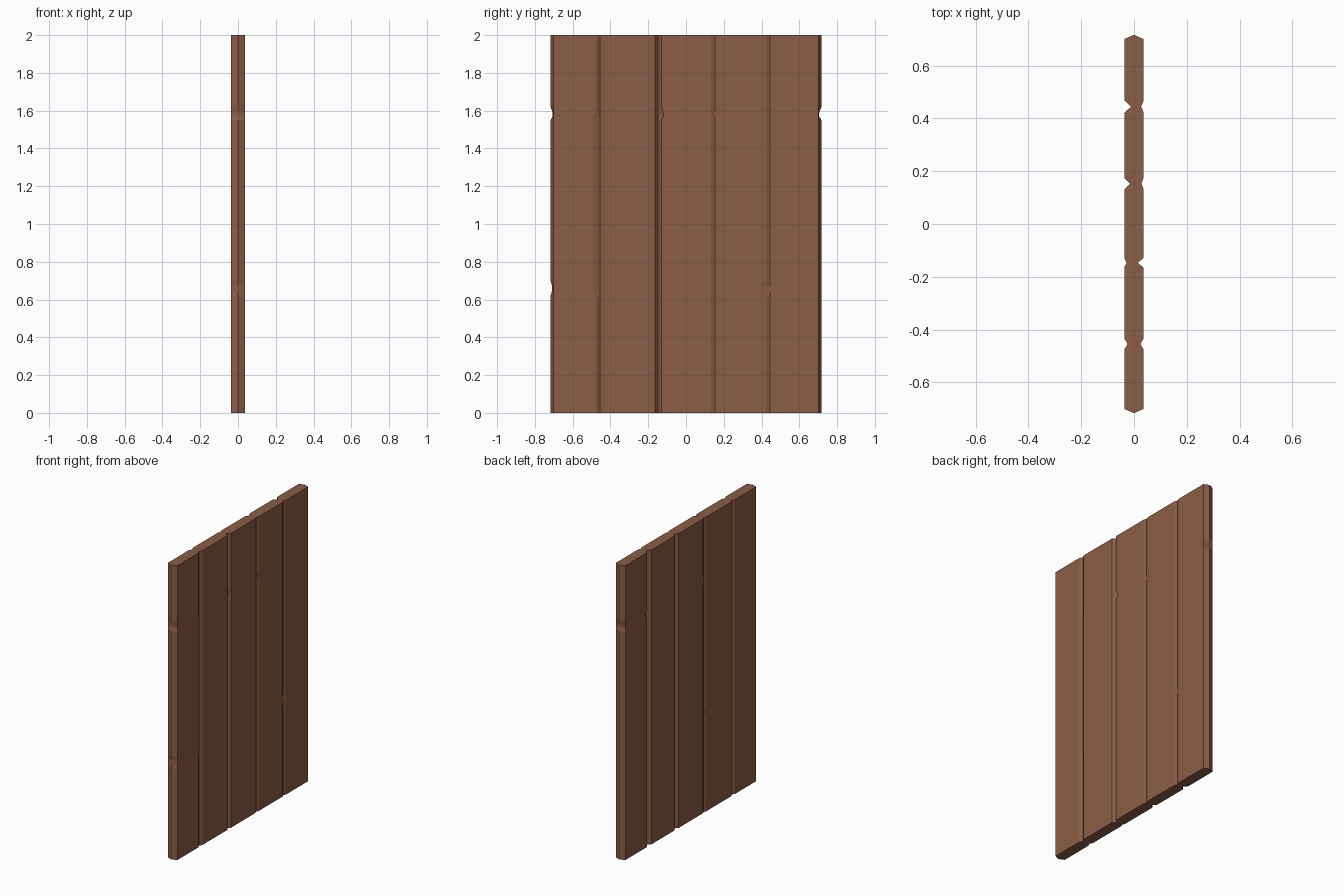
import bpy, bmesh

if "Cube" in bpy.data.objects:
    bpy.data.objects.remove(bpy.data.objects["Cube"])

wood = bpy.data.materials.new("brown wood")
wood.diffuse_color = (0.26, 0.11, 0.06, 1)
wood.use_nodes = True
wood.node_tree.nodes["Principled BSDF"].inputs["Base Color"].default_value = wood.diffuse_color

X = 0.036  # half thickness
# Seams: y, groove bottom on +x, groove half width, groove bottom on -x, half width
SEAMS = [
    (-0.717, 0.0, 0.016, 0.0, 0.016),
    (-0.455, 0.024, 0.020, -0.024, 0.020),
    (-0.147, 0.014, 0.018, -0.028, 0.016),
    (0.153, 0.028, 0.021, -0.015, 0.021),
    (0.445, 0.027, 0.021, -0.011, 0.023),
    (0.717, 0.0, 0.016, 0.0, 0.016),
]
# Heights of the rings; the inner ones outline the worn chips
LEVELS = [0, 0.62, 0.645, 0.675, 0.70, 1.55, 1.57, 1.59, 1.62, 2]
LOW, HIGH = (2, 3), (6, 7)
LONG = (2, 3, 4, 5, 6)
# Chips: (plank, edge, side) -> list of (rings, depth); side 0 is the edge tip
CHIPS = {
    (0, "lo", 0): [(LOW, 0.007), (HIGH, 0.011)],
    (4, "hi", 0): [(HIGH, 0.012)],
    (0, "hi", 1): [(LONG, 0.014)],
    (2, "lo", 1): [(HIGH, 0.010)],
    (3, "lo", 1): [(HIGH, 0.018)],
    (3, "hi", 1): [(LOW, 0.025)],
    (4, "lo", -1): [(HIGH, 0.018)],
    (1, "hi", -1): [(LOW, 0.012)],
    (2, "lo", -1): [(HIGH, 0.010)],
}


def chip(plank, edge, side, ring):
    for rings, depth in CHIPS.get((plank, edge, side), []):
        if ring in rings:
            return depth
    return 0.0


def edge_points(plank, edge, ring):
    """Bevelled edge of a plank, from the +x face round to the -x face."""
    s = 1 if edge == "lo" else -1
    y, xp, wp, xn, wn = SEAMS[plank + (edge == "hi")]
    tip = y + s * chip(plank, edge, 0, ring)
    pts = [(X, y + s * (wp + chip(plank, edge, 1, ring))), (xp, tip)]
    if xn != xp:
        pts.append((xn, tip))
    pts.append((-X, y + s * (wn + chip(plank, edge, -1, ring))))
    return pts


def make_plank(i):
    bm = bmesh.new()
    rings = []
    for r, z in enumerate(LEVELS):
        pts = edge_points(i, "lo", r) + edge_points(i, "hi", r)[::-1]
        rings.append([bm.verts.new((x, y, z)) for x, y in pts])
    for a, b in zip(rings, rings[1:]):
        for k in range(len(a)):
            n = (k + 1) % len(a)
            bm.faces.new((a[k], a[n], b[n], b[k]))
    bm.faces.new(rings[0])
    bm.faces.new(rings[-1])
    bmesh.ops.recalc_face_normals(bm, faces=bm.faces)
    name = f"plank_{i + 1}"
    mesh = bpy.data.meshes.new(name)
    bm.to_mesh(mesh)
    bm.free()
    mesh.materials.append(wood)
    bpy.context.collection.objects.link(bpy.data.objects.new(name, mesh))


# Five upright planks side by side
for i in range(5):
    make_plank(i)
